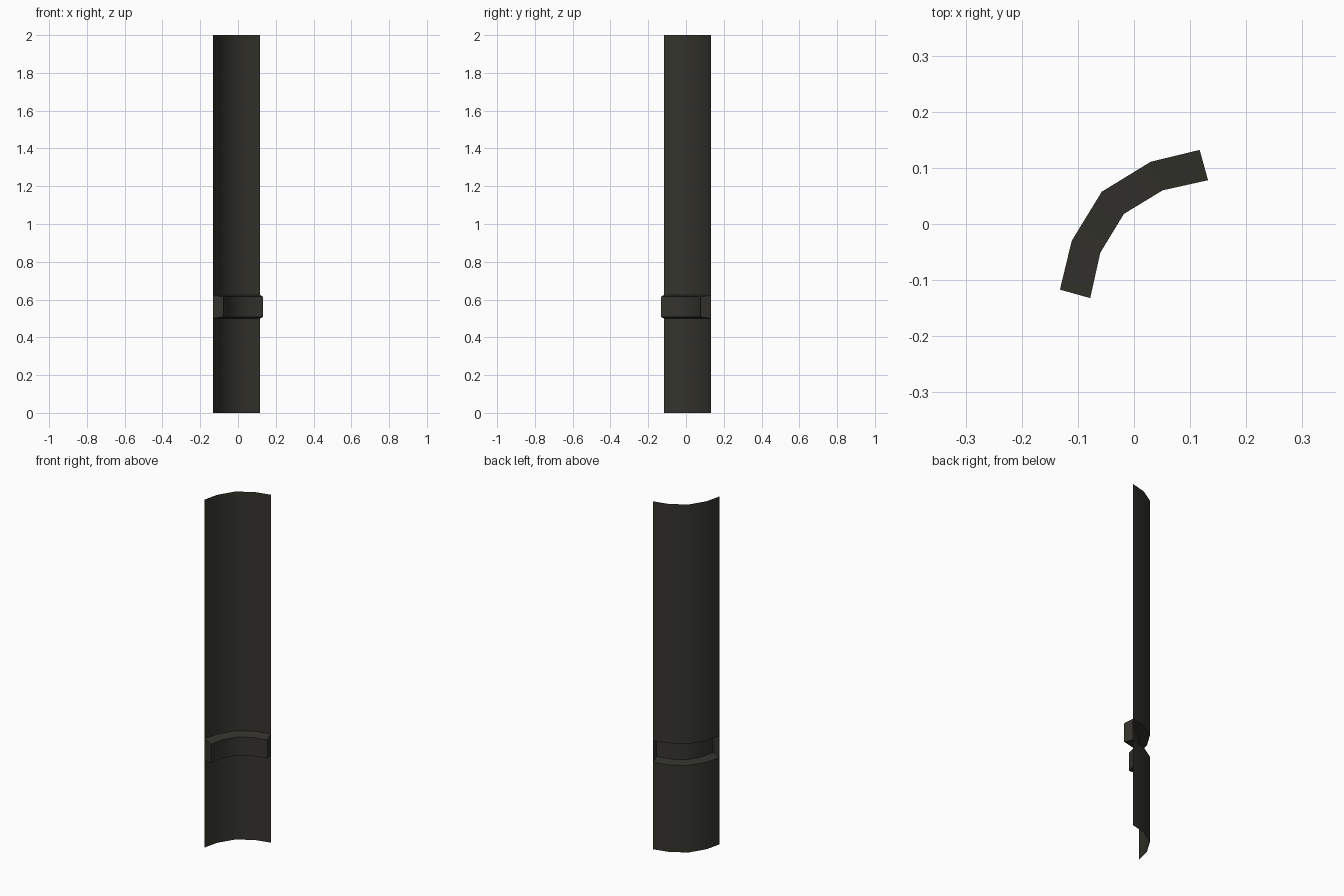
import bpy, bmesh, math

if "Cube" in bpy.data.objects:
    bpy.data.objects.remove(bpy.data.objects["Cube"])

# One dark olive-grey colour
mat = bpy.data.materials.new("dark olive grey")
mat.diffuse_color = (0.035, 0.034, 0.027, 1.0)
mat.use_nodes = True
mat.node_tree.nodes["Principled BSDF"].inputs["Base Color"].default_value = mat.diffuse_color

# Half of each plan curve; the other half mirrors across the line y = -x
def mirrored(half):
    return half + [(-y, -x) for x, y in reversed(half[:-1])]

outer = mirrored([(-0.132, -0.117), (-0.111, -0.03), (-0.0575, 0.0575)])
inner = mirrored([(-0.078, -0.132), (-0.06, -0.051), (-0.018, 0.018)])

# Vertical profile: plain panel, inward-pressed band, plain panel
levels = [(outer, 0.0), (outer, 0.5), (inner, 0.508),
          (inner, 0.615), (outer, 0.625), (outer, 2.0)]

bm = bmesh.new()
rows = [[bm.verts.new((x, y, z)) for x, y in plan] for plan, z in levels]
for low, high in zip(rows, rows[1:]):
    for i in range(len(low) - 1):
        bm.faces.new((low[i + 1], low[i], high[i], high[i + 1]))

# End caps that close the pressed band
bm.faces.new([rows[k][0] for k in (1, 2, 3, 4)])
bm.faces.new([rows[k][-1] for k in (4, 3, 2, 1)])
bm.normal_update()

mesh = bpy.data.meshes.new("curved_panel")
bm.to_mesh(mesh)
bm.free()
mesh.materials.append(mat)
panel = bpy.data.objects.new("curved_panel", mesh)
bpy.context.collection.objects.link(panel)

# Smooth curve, crisp band edges
bpy.context.view_layer.objects.active = panel
panel.select_set(True)
bpy.ops.object.shade_smooth_by_angle(angle=math.radians(35))
